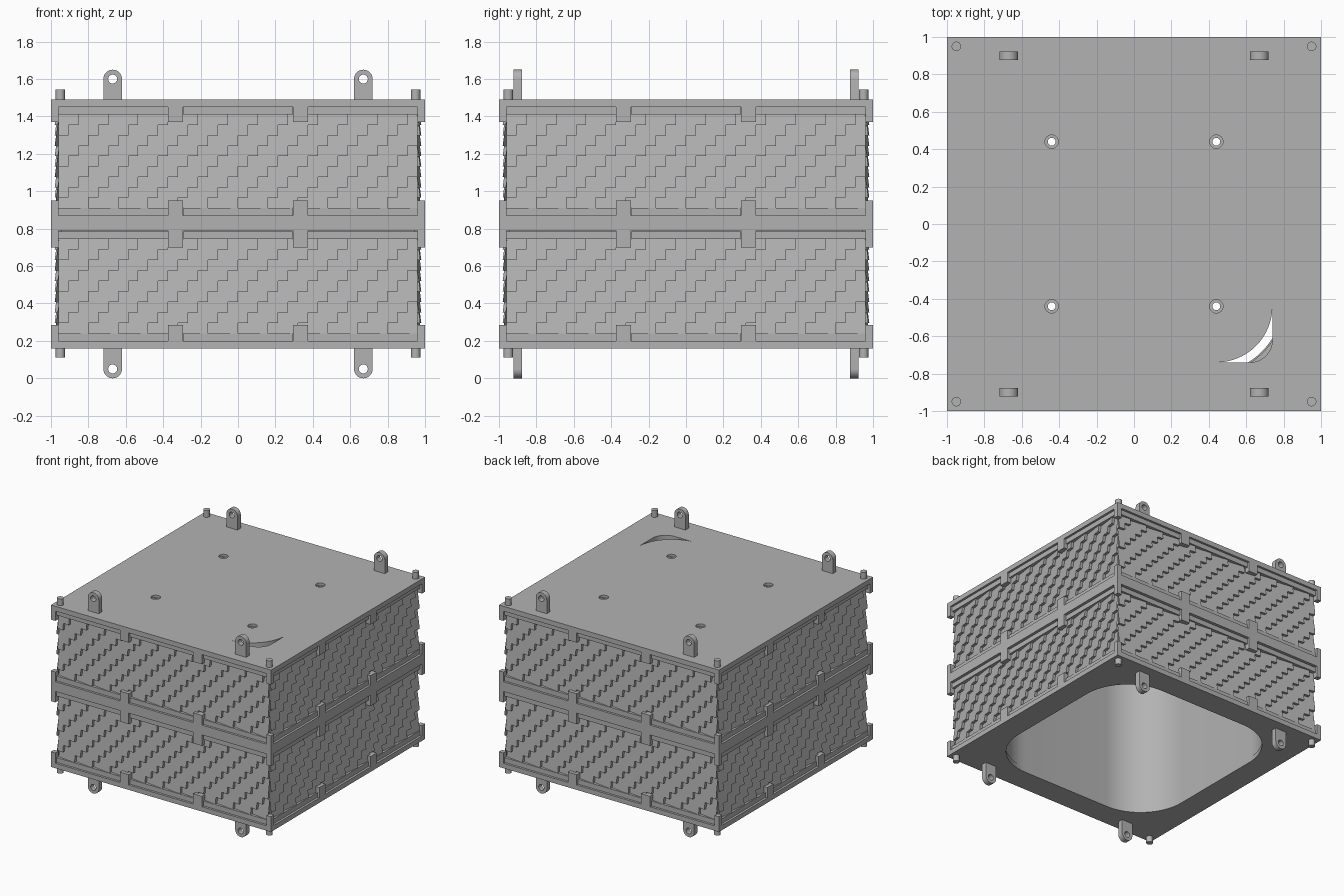
import bpy, bmesh, math
from mathutils import Matrix, Vector

cube = bpy.data.objects.get("Cube")
if cube:
    bpy.data.objects.remove(cube, do_unlink=True)

grey = bpy.data.materials.new("plain grey")
grey.use_nodes = True
grey.diffuse_color = (0.45, 0.45, 0.45, 1)
grey.node_tree.nodes["Principled BSDF"].inputs["Base Color"].default_value = grey.diffuse_color


# Outline helpers
def arc(cx, cy, r, start, end, n=16):
    angles = [math.radians(start + (end - start) * i / n) for i in range(n + 1)]
    return [(cx + r * math.cos(a), cy + r * math.sin(a)) for a in angles]


def circle(cx, cy, r):
    return arc(cx, cy, r, 0, 360, 32)[:-1]


def square(w):
    return [(-w, -w), (w, -w), (w, w), (-w, w)]


def rounded_square(w, r):
    c = w - r
    pts = []
    for k, (sx, sy) in enumerate([(1, 1), (-1, 1), (-1, -1), (1, -1)]):
        pts += arc(sx * c, sy * c, r, 90 * k, 90 * k + 90)
    return pts


def plate(name, outlines, low, high, matrix=None):
    """Extrude a filled outline with holes between two heights."""
    curve = bpy.data.curves.new(name, "CURVE")
    curve.dimensions = "2D"
    curve.fill_mode = "BOTH"
    curve.extrude = (high - low) / 2
    for pts in outlines:
        spline = curve.splines.new("POLY")
        spline.points.add(len(pts) - 1)
        for p, (x, y) in zip(spline.points, pts):
            p.co = (x, y, 0, 1)
        spline.use_cyclic_u = True
    temp = bpy.data.objects.new(name + " outline", curve)
    bpy.context.collection.objects.link(temp)
    bpy.context.view_layer.update()
    mesh = bpy.data.meshes.new_from_object(temp.evaluated_get(bpy.context.evaluated_depsgraph_get()))
    bpy.data.objects.remove(temp, do_unlink=True)
    bm = bmesh.new()
    bm.from_mesh(mesh)
    bmesh.ops.translate(bm, verts=bm.verts, vec=(0, 0, (low + high) / 2))
    if matrix:
        bm.transform(matrix)
    return finish(name, bm)


def finish(name, bm, fix_normals=True):
    bmesh.ops.remove_doubles(bm, verts=bm.verts, dist=1e-5)
    if fix_normals:
        bmesh.ops.recalc_face_normals(bm, faces=bm.faces)
    mesh = bpy.data.meshes.new(name)
    bm.to_mesh(mesh)
    bm.free()
    mesh.materials.append(grey)
    obj = bpy.data.objects.new(name, mesh)
    bpy.context.collection.objects.link(obj)
    bpy.ops.object.select_all(action="DESELECT")
    obj.select_set(True)
    bpy.context.view_layer.objects.active = obj
    bpy.ops.object.shade_smooth_by_angle(angle=math.radians(30))
    return obj


def add_box(bm, x, y, z):
    size = [b - a for a, b in (x, y, z)]
    mid = Vector([(a + b) / 2 for a, b in (x, y, z)])
    bmesh.ops.create_cube(bm, size=1, matrix=Matrix.Translation(mid) @ Matrix.Diagonal((*size, 1)))


BASE, TOP, LIP = 0.16, 1.49, 0.04
SIDES = ("front", "left", "back", "right")

# Hollow body, base plate and middle rail
cavity = rounded_square(0.805, 0.4)
plate("body_shell", [square(0.945), cavity], BASE + LIP, TOP - LIP)
plate("base_plate", [square(1), rounded_square(0.8, 0.4)], BASE, BASE + LIP)
plate("middle_rail", [square(1), square(0.94)], 0.79, 0.87)

# Top plate with screw holes and a crescent opening
screws = [(x, y) for x in (-0.44, 0.44) for y in (-0.44, 0.44)]
crescent = arc(0.44, -0.44, 0.3, -90, 0) + arc(0.62, -0.62, 0.12, 0, -90)
plate("top_plate", [square(1), crescent] + [circle(x, y, 0.036) for x, y in screws], TOP - LIP, TOP)
for i, (x, y) in enumerate(screws):
    plate(f"screw_seat_{i + 1}", [circle(x, y, 0.036), circle(x, y, 0.021)], TOP - LIP, TOP - LIP / 2)

# Panels: diagonal ramps that drop along stepped edges
COLS, ROWS, PERIOD = 36, 9, 3
HALF = 0.96
STEP = 2 * HALF / COLS


def add_panel(bm, low, high):
    rise = (high - low) / ROWS

    def corner(i, j, di, dj):
        phase = ((i - j) % PERIOD + di - dj + 1) / (PERIOD + 1)
        return (-HALF + (i + di) * STEP, -0.95 - 0.03 * phase, low + (j + dj) * rise)

    def face(*pts):
        if len(set(pts)) > 2:
            bm.faces.new([bm.verts.new(p) for p in pts])

    for i in range(COLS):
        for j in range(ROWS):
            face(corner(i, j, 0, 0), corner(i, j, 1, 0), corner(i, j, 1, 1), corner(i, j, 0, 1))
            wraps = (i - j) % PERIOD
            if i < COLS - 1 and wraps == PERIOD - 1:
                face(corner(i, j, 1, 0), corner(i + 1, j, 0, 0), corner(i + 1, j, 0, 1), corner(i, j, 1, 1))
            if j > 0 and wraps == PERIOD - 1:
                face(corner(i, j, 0, 0), corner(i, j - 1, 0, 1), corner(i, j - 1, 1, 1), corner(i, j, 1, 0))


TAB_HEIGHTS = [(BASE, 0.285), (0.70, 0.95), (1.37, TOP)]
STRIP_HEIGHTS = [(0.20, 0.24), (0.745, 0.785), (0.87, 0.91), (1.41, 1.452)]
for k, side in enumerate(SIDES):
    turn = Matrix.Rotation(k * math.pi / 2, 4, "Z")

    # Stepped relief panels
    bm = bmesh.new()
    add_panel(bm, 0.24, 0.745)
    add_panel(bm, 0.91, 1.41)
    bm.transform(turn)
    finish(side + "_relief_panels", bm, fix_normals=False)

    # Recessed frame strips
    bm = bmesh.new()
    for z in STRIP_HEIGHTS:
        for x in ((-0.962, -0.37), (-0.292, 0.292), (0.37, 0.962)):
            add_box(bm, x, (-0.982, -0.93), z)
    bm.transform(turn)
    finish(side + "_frame_strips", bm)

    # Clip tabs and one corner block column
    bm = bmesh.new()
    for z in TAB_HEIGHTS:
        for x in (-0.333, 0.333):
            add_box(bm, (x - 0.04, x + 0.04), (-1, -0.93), z)
        add_box(bm, (0.96, 1), (-1, -0.96), z)
    bm.transform(turn)
    finish(side + "_clip_tabs", bm)

# Corner pins
for sx, xn in ((-1, "right"), (1, "left")):
    for sy, yn in ((-1, "front"), (1, "back")):
        pin = circle(0.95 * sx, 0.95 * sy, 0.025)
        plate(f"{yn}_{xn}_top_pin", [pin], TOP - 0.01, 1.545)
        plate(f"{yn}_{xn}_base_pin", [pin], 0.11, BASE + 0.01)

        # Lifting lugs above and below
        for end, z, flip in (("top", 1.60, 1), ("base", 0.05, -1)):
            tongue = arc(0, 0, 0.05, 0, 180) + [(-0.05, -0.115), (0.05, -0.115)]
            place = (Matrix.Translation((0.67 * sx, 0.9 * sy, z))
                     @ Matrix.Rotation(math.pi / 2 * flip, 4, "X"))
            plate(f"{yn}_{xn}_{end}_lug", [tongue, circle(0, 0, 0.024)], -0.022, 0.022, place)
